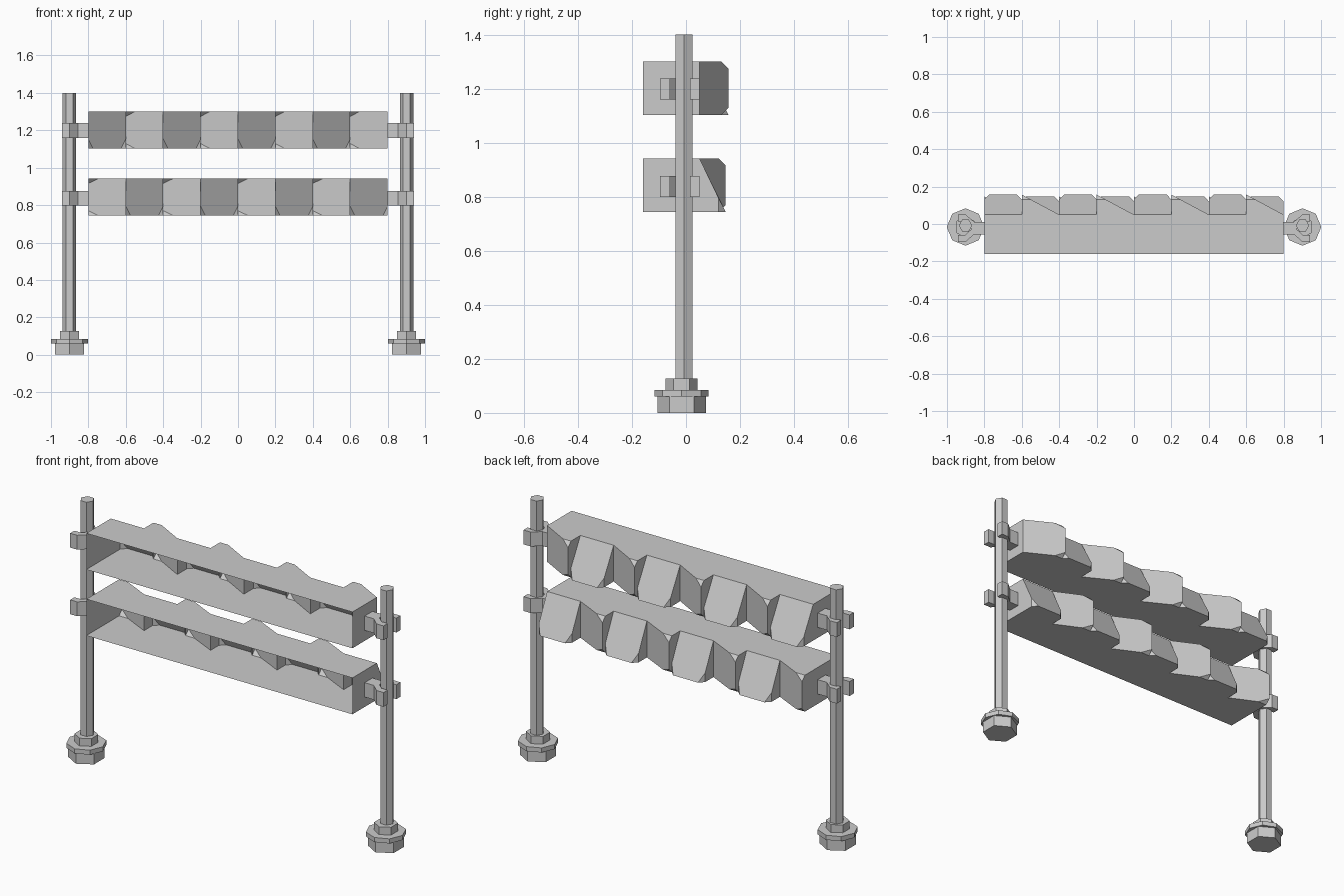
import bpy, bmesh, math
from mathutils import Vector

if "Cube" in bpy.data.objects:
    bpy.data.objects.remove(bpy.data.objects["Cube"])

grey = bpy.data.materials.new("plain_grey")
grey.use_nodes = True
grey.diffuse_color = (0.6, 0.6, 0.6, 1)
grey.node_tree.nodes["Principled BSDF"].inputs["Base Color"].default_value = (0.6, 0.6, 0.6, 1)


def finish(bm, name):
    mesh = bpy.data.meshes.new(name)
    bm.to_mesh(mesh)
    bm.free()
    mesh.materials.append(grey)
    obj = bpy.data.objects.new(name, mesh)
    bpy.context.collection.objects.link(obj)
    return obj


def extrude_outline(name, outline, z0, z1):
    bm = bmesh.new()
    face = bm.faces.new([bm.verts.new((x, y, z0)) for x, y in outline])
    top = bmesh.ops.extrude_face_region(bm, geom=[face])["geom"]
    moved = [v for v in top if isinstance(v, bmesh.types.BMVert)]
    bmesh.ops.translate(bm, verts=moved, vec=(0, 0, z1 - z0))
    bmesh.ops.recalc_face_normals(bm, faces=bm.faces[:])
    return finish(bm, name)


def prism(name, x, y, radius, sides, z0, z1, turn=0.0):
    ring = [turn + math.tau * i / sides for i in range(sides)]
    return extrude_outline(name, [(x + radius * math.cos(a), y + radius * math.sin(a))
                                  for a in ring], z0, z1)


FRONT, CELL, HALF = -0.16, 0.2, 0.8
INNER, CUT = 0.05, 0.026


def faceted_trough(name, zb, zt, tip, pattern):
    """Open-fronted box whose back alternates ramps ("R") and side wedges ("W")."""
    bm = bmesh.new()

    def add(points, outward):
        unique = list(dict.fromkeys(points))
        if len(unique) < 3:
            return
        face = bm.faces.new([bm.verts.new(p) for p in unique])
        face.normal_update()
        if face.normal.dot(Vector(outward)) < 0:
            face.normal_flip()

    edge = tip - CUT
    ramp_side = [(INNER, zt), (edge, zb + 0.05), (edge, zb)]
    wedge_side = [(edge, zt), (tip, zt - CUT), (tip, zb + CUT), (edge, zb)]
    flat_side = [(INNER, zt), (INNER, zb)]
    mouth = [(FRONT, zt), (FRONT, zb)]

    def wall(x, first, second, outward):
        loop = first + second[::-1]
        add([(x, y, z) for y, z in loop], outward)

    previous = mouth
    for i, kind in enumerate(pattern):
        x0 = round(-HALF + i * CELL, 3)
        x1 = round(x0 + CELL, 3)
        if kind == "R":
            # ramp leaning out towards the floor, lower corners clipped
            a, b = x0 + 0.025, x1 - 0.025
            add([(x0, INNER, zt), (x1, INNER, zt), (x1, edge, zb + 0.05),
                 (b, tip, zb), (a, tip, zb), (x0, edge, zb + 0.05)], (0, 1, 1))
            for corner, inset in ((x0, a), (x1, b)):
                add([(corner, edge, zb + 0.05), (corner, edge, zb), (inset, tip, zb)],
                    (corner - inset, 0.02, 0))
            roof = [(x1, INNER), (x0, INNER)]
            floor = [(x1, edge), (b, tip), (a, tip), (x0, edge)]
            left, right = ramp_side, ramp_side
        else:
            # wedge leaning out towards one side, outer corners clipped
            m = x0 + CELL * CUT / (tip - INNER)
            add([(x1, INNER, zt), (m, edge, zt), (x0, tip, zt - CUT),
                 (x0, tip, zb + CUT), (m, edge, zb), (x1, INNER, zb)], (1, 1, 0))
            for z, step in ((zt, -CUT), (zb, CUT)):
                add([(x0, edge, z), (m, edge, z), (x0, tip, z + step)], (0, 1, -step))
            roof = floor = [(x1, INNER), (m, edge), (x0, edge)]
            left, right = wedge_side, flat_side
        base = [(x0, FRONT), (x1, FRONT)]
        add([(x, y, zt) for x, y in base + roof], (0, 0, 1))
        add([(x, y, zb) for x, y in base + floor], (0, 0, -1))
        wall(x0, previous, left, (-1, 0, 0))
        previous = right
    wall(HALF, mouth, previous, (1, 0, 0))
    bmesh.ops.remove_doubles(bm, verts=bm.verts[:], dist=0.0005)
    return finish(bm, name)


# Troughs
faceted_trough("upper_trough", 1.103, 1.3, 0.157, "RW" * 4)
faceted_trough("lower_trough", 0.744, 0.942, 0.147, "WR" * 4)

# Clip outline: stem from the trough with two prongs around the post
CLIP = [(0.942, 0.05), (0.90, 0.05), (0.855, 0.012), (0.80, 0.012),
        (0.80, -0.055), (0.855, -0.055), (0.90, -0.096), (0.942, -0.096),
        (0.942, -0.06), (0.905, -0.06), (0.872, -0.03), (0.872, -0.012),
        (0.905, 0.014), (0.942, 0.014)]

for side, s in (("left", 1), ("right", -1)):
    # Post and stepped foot
    x = 0.901 * s
    prism(side + "_post", x, -0.008, 0.036, 6, 0.1, 1.4)
    prism(side + "_foot_base", x, -0.016, 0.09, 6, 0, 0.06, math.pi / 6)
    prism(side + "_foot_flange", x, -0.016, 0.1, 8, 0.06, 0.085)
    prism(side + "_foot_collar", x, -0.016, 0.059, 6, 0.085, 0.127, math.pi / 6)
    # Clips
    for level, z in (("upper", 1.16), ("lower", 0.798)):
        extrude_outline(f"{side}_{level}_clip", [(px * s, py) for px, py in CLIP], z, z + 0.078)
